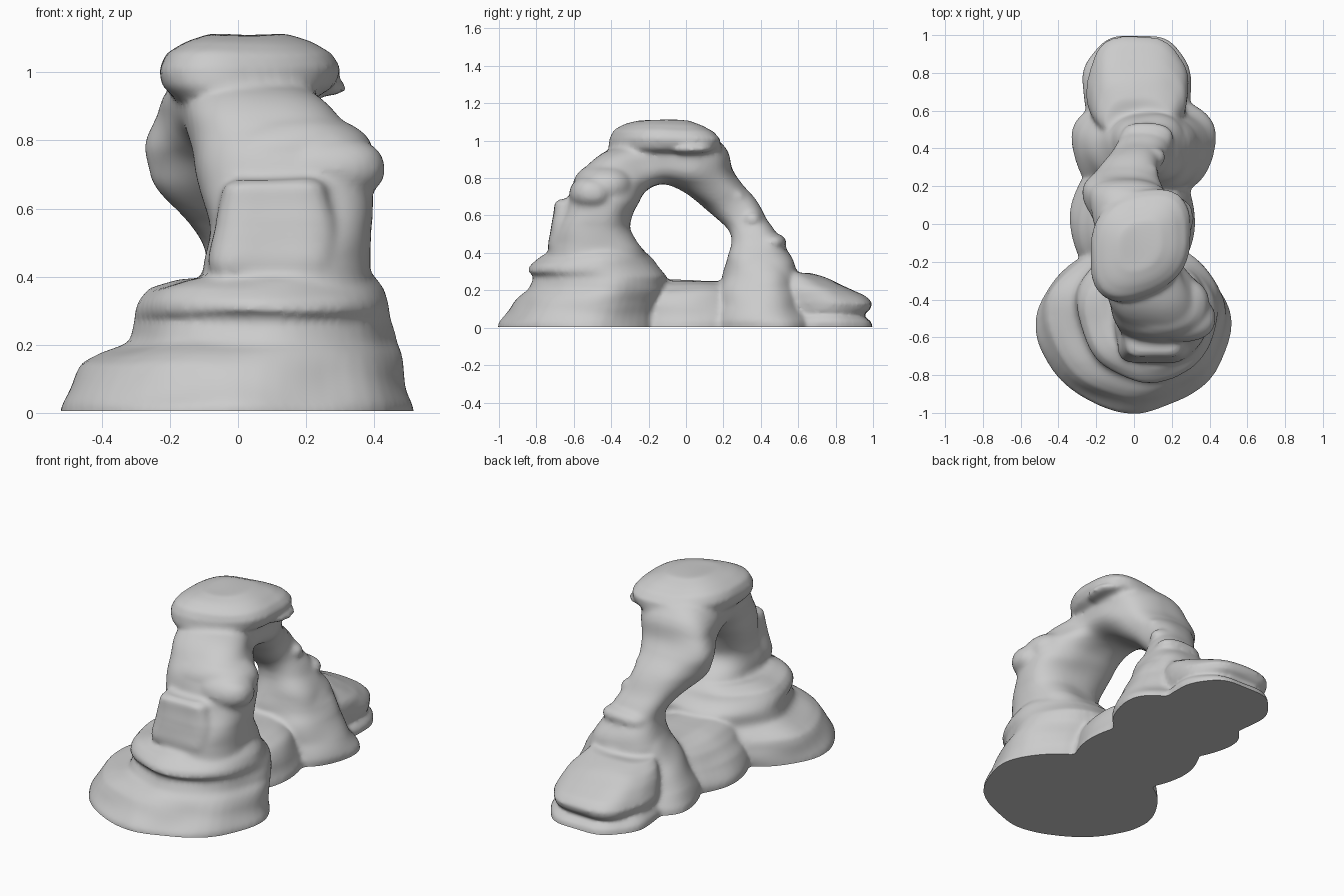
import bpy, bmesh, math
from mathutils import Vector, noise

if "Cube" in bpy.data.objects:
    bpy.data.objects.remove(bpy.data.objects["Cube"])

N = 48
parts = []


def skin(name, loops):
    """Closed solid through a list of equal-length vertex loops."""
    bm = bmesh.new()
    rows = [[bm.verts.new(p) for p in loop] for loop in loops]
    for a, b in zip(rows, rows[1:]):
        for i in range(N):
            j = (i + 1) % N
            bm.faces.new((a[i], a[j], b[j], b[i]))
    bm.faces.new(rows[0][::-1])
    bm.faces.new(rows[-1])
    bmesh.ops.recalc_face_normals(bm, faces=bm.faces)
    me = bpy.data.meshes.new(name)
    bm.to_mesh(me)
    bm.free()
    ob = bpy.data.objects.new(name, me)
    bpy.context.collection.objects.link(ob)
    parts.append(ob)


def squircle(n):
    for i in range(N):
        t = 2 * math.pi * i / N
        c, s = math.cos(t), math.sin(t)
        yield (t, math.copysign(abs(c) ** (2 / n), c), math.copysign(abs(s) ** (2 / n), s))


def strata(name, levels, n=2.5, skew=0.0, taper=0.0, wob=0.0, lobes=5, phase=0.0):
    """Stacked rings, each given as z, x0, x1, y0, y1."""
    loops = []
    for z, x0, x1, y0, y1 in levels:
        loop = []
        for t, c, s in squircle(n):
            w = 1 + wob * math.sin(lobes * t + phase)
            x = c * (x1 - x0) / 2 * w * (1 + taper * s)
            loop.append(((x0 + x1) / 2 + x, (y0 + y1) / 2 + s * (y1 - y0) / 2 * w + skew * x, z))
        loops.append(loop)
    skin(name, loops)


def blob(name, c, r, n=2.3):
    levels = []
    for k in range(1, 12):
        a = math.pi * (k / 12 - 0.5)
        m = math.cos(a) ** 0.8
        levels.append((c[2] + r[2] * math.sin(a), c[0] - r[0] * m, c[0] + r[0] * m,
                       c[1] - r[1] * m, c[1] + r[1] * m))
    strata(name, levels, n)


def catmull(p, steps=6):
    p = [Vector(q) for q in p]
    q = [p[0]] + p + [p[-1]]
    for i in range(1, len(q) - 2):
        a, b, c, d = q[i - 1:i + 3]
        for k in range(steps):
            t = k / steps
            yield 0.5 * (2 * b + (c - a) * t + (2 * a - 5 * b + 4 * c - d) * t * t
                         + (3 * b - a - 3 * c + d) * t ** 3)
    yield p[-1]


def sweep(name, inner, outer, xr, n=2.6):
    """Arch limb between an inner and outer (y, z) edge, with x limits."""
    I, O, X = [list(catmull([(a[0], a[1], 0) for a in pts])) for pts in (inner, outer, xr)]
    loops = []
    for i, o, x in zip(I, O, X):
        m, d = (i + o) / 2, (o - i) / 2
        loops.append([((x[0] + x[1]) / 2 + c * (x[1] - x[0]) / 2, m[0] + d[0] * s, m[1] + d[1] * s)
                      for t, c, s in squircle(n)])
    skin(name, loops)


# broad stepped mound under the front leg
strata("front_mound", [
    (-0.06, -.515, .51, -1.0, -.13), (0.02, -.515, .51, -1.0, -.13), (.08, -.485, .49, -.955, -.13),
    (.145, -.455, .475, -.915, -.12), (.175, -.40, .47, -.885, -.11), (.205, -.31, .46, -.84, -.10),
    (.275, -.285, .45, -.815, -.10), (.295, -.29, .45, -.85, -.12), (.33, -.285, .44, -.84, -.15),
    (.365, -.26, .425, -.80, -.17), (.395, -.17, .40, -.76, -.2)],
    2.03, taper=.08, wob=.012, lobes=7)

# low saddle below the opening
strata("saddle", [
    (-.06, -.335, .33, -.36, .4), (.03, -.335, .33, -.36, .4), (.12, -.29, .295, -.36, .38),
    (.19, -.24, .25, -.36, .35), (.23, -.18, .19, -.36, .33), (.25, -.1, .11, -.35, .3)], 2.0)

# mound under the back leg
strata("back_mound", [
    (-.06, -.33, .43, .13, .70), (.03, -.33, .43, .13, .70), (.12, -.28, .38, .155, .65),
    (.22, -.21, .335, .175, .61), (.30, -.16, .30, .20, .59), (.36, -.12, .26, .22, .56)],
    2.2, wob=.02, lobes=5)

# layered slab at the back: thin foot, crack, overhanging upper layer
strata("slab_foot", [
    (-.06, -.27, .30, .42, 1.0), (.03, -.27, .30, .42, 1.0), (.045, -.26, .29, .42, .985),
    (.065, -.24, .27, .45, .95), (.09, -.23, .26, .45, .92)], 2.4, wob=.015, lobes=7)
strata("slab_top", [
    (.07, -.21, .25, .42, .96), (.09, -.24, .28, .42, .99), (.13, -.25, .29, .42, 1.0),
    (.165, -.24, .28, .42, .96), (.21, -.225, .265, .42, .87), (.255, -.20, .23, .42, .77),
    (.29, -.15, .2, .42, .66)], 2.4, wob=.02, lobes=6, phase=1)

# arch limb running from the front leg over the crown to the back leg
sweep("arch",
      [(-.15, .25), (-.21, .40), (-.30, .53), (-.26, .65), (-.215, .73), (-.12, .765), (-.02, .73),
       (.09, .645), (.20, .55), (.25, .46), (.22, .36), (.18, .2)],
      [(-.76, .25), (-.74, .42), (-.68, .55), (-.63, .70), (-.51, .885), (-.28, 1.0), (.14, 1.02),
       (.27, .81), (.36, .70), (.475, .51), (.57, .36), (.60, .2)],
      [(-.15, .40), (-.11, .385), (-.085, .39), (-.11, .40), (-.14, .33), (-.165, .23), (-.225, .225),
       (-.27, .155), (-.175, .125), (-.10, .18), (-.12, .26), (-.2, .32)])

# square block on the face of the front leg, rounded shoulder above it
strata("front_block", [
    (.38, -.06, .27, -.70, -.4), (.41, -.08, .29, -.735, -.4), (.44, -.085, .295, -.74, -.4),
    (.5, -.075, .295, -.72, -.4), (.62, -.06, .28, -.715, -.4), (.67, -.05, .265, -.71, -.4),
    (.69, -.02, .24, -.68, -.4)], 4.5)
blob("side_knob", (.27, -.50, .715), (.17, .125, .10))
blob("leg_shoulder", (.15, -.43, .75), (.255, .17, .13))

# cap rock and its small ledge
strata("cap", [
    (.895, -.10, .16, -.33, .13), (.925, -.18, .22, -.385, .16), (.96, -.22, .28, -.40, .18),
    (1.01, -.235, .30, -.40, .18), (1.055, -.21, .275, -.37, .14), (1.085, -.15, .22, -.31, .08),
    (1.108, -.08, .14, -.24, .01)], 2.5, skew=.25)
blob("cap_ledge", (.20, .03, .955), (.115, .12, .028))

# shallow ledges weathered into the back leg
for i, (y, z, r) in enumerate([(.16, .90, .06), (.27, .72, .06), (.355, .60, .06), (.46, .47, .08)]):
    blob(f"leg_ledge_{i}", (-.02 + .03 * i, y, z - .02), (.11 + .01 * i, r, .05))

# fuse all parts into one weathered rock
for ob in parts:
    ob.select_set(True)
rock = parts[0]
bpy.context.view_layer.objects.active = rock
bpy.ops.object.join()
rock.name = "rock_arch"
rm = rock.modifiers.new("fuse", 'REMESH')
rm.mode = 'VOXEL'
rm.voxel_size = 0.013
sm = rock.modifiers.new("weather", 'SMOOTH')
sm.factor = 0.5
sm.iterations = 9
dg = bpy.context.evaluated_depsgraph_get()
me = bpy.data.meshes.new_from_object(rock.evaluated_get(dg))
rock.modifiers.clear()
rock.data = me

# gentle layered unevenness, then a flat underside
bm = bmesh.new()
bm.from_mesh(me)
bm.normal_update()
for v, d in [(v, v.normal * .014 * noise.noise(Vector((v.co.x * 4, v.co.y * 4, v.co.z * 9))))
             for v in bm.verts]:
    v.co += d
bmesh.ops.bisect_plane(bm, geom=bm.verts[:] + bm.edges[:] + bm.faces[:],
                       plane_co=(0, 0, .005), plane_no=(0, 0, 1), clear_inner=True)
bmesh.ops.holes_fill(bm, edges=[e for e in bm.edges if e.is_boundary], sides=0)
bmesh.ops.recalc_face_normals(bm, faces=bm.faces)
bm.to_mesh(me)
bm.free()
bpy.ops.object.shade_smooth_by_angle(angle=math.radians(50))
